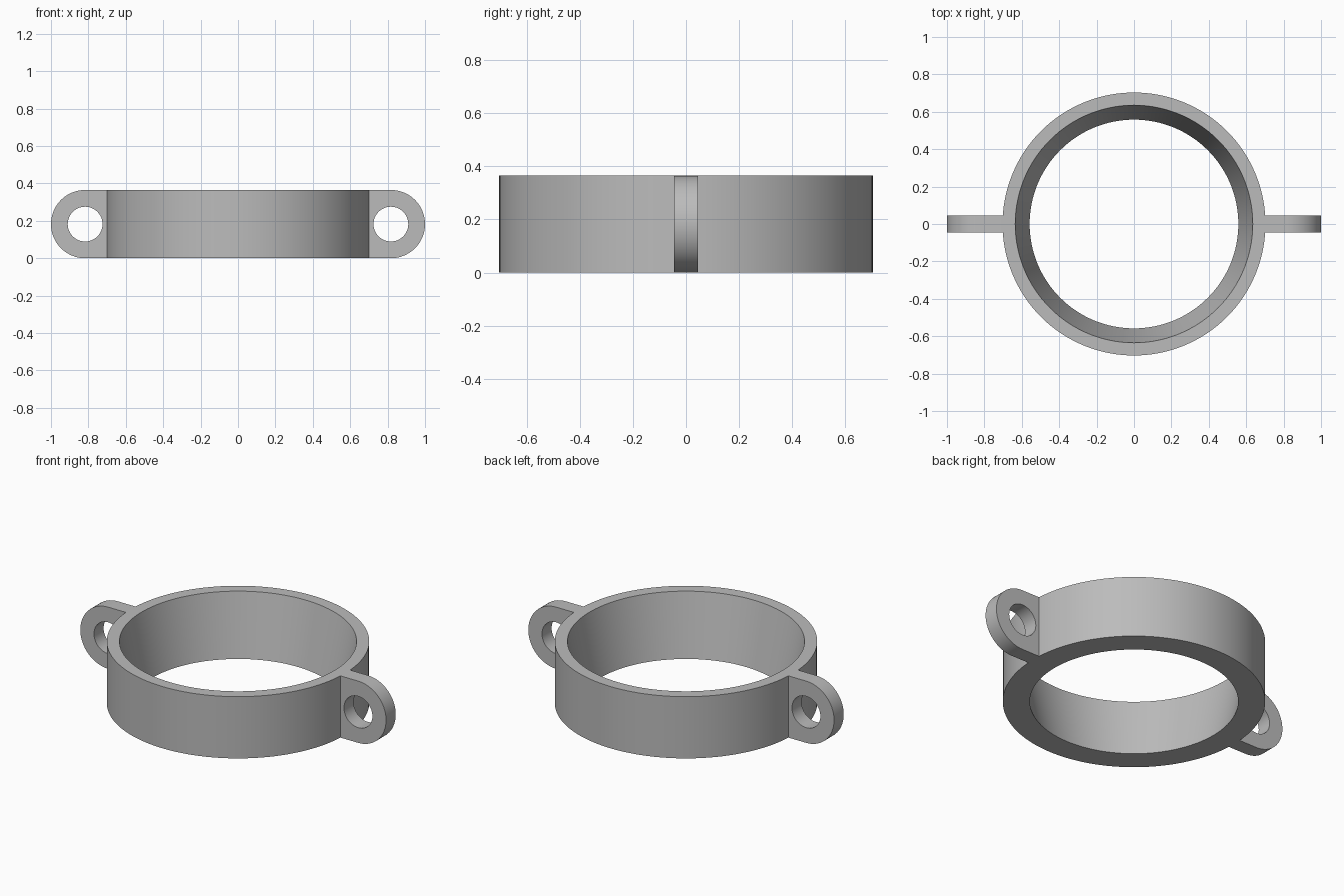
import bpy, bmesh
from math import sin, cos, pi, radians

cube = bpy.data.objects.get("Cube")
if cube:
    bpy.data.objects.remove(cube, do_unlink=True)

HEIGHT = 0.365
MID = HEIGHT / 2
OUTER, INNER_TOP, INNER_BOTTOM = 0.703, 0.635, 0.558
LUG_X, LUG_HALF, HOLE = 1 - MID, 0.045, 0.093

grey = bpy.data.materials.new("plain grey")
grey.use_nodes = True
colour = (0.5, 0.5, 0.5, 1)
grey.diffuse_color = colour
grey.node_tree.nodes["Principled BSDF"].inputs["Base Color"].default_value = colour


def finish(name, bm):
    bmesh.ops.recalc_face_normals(bm, faces=bm.faces)
    mesh = bpy.data.meshes.new(name)
    bm.to_mesh(mesh)
    bm.free()
    mesh.materials.append(grey)
    obj = bpy.data.objects.new(name, mesh)
    bpy.context.collection.objects.link(obj)
    return obj


def lathe(name, profile, steps=128):
    """Closed (radius, z) profile swept round the z axis."""
    bm = bmesh.new()
    rings = [[bm.verts.new((r * cos(2 * pi * i / steps), r * sin(2 * pi * i / steps), z))
              for r, z in profile] for i in range(steps)]
    n = len(profile)
    for i in range(steps):
        a, b = rings[i], rings[(i + 1) % steps]
        for j in range(n):
            k = (j + 1) % n
            bm.faces.new((a[j], b[j], b[k], a[k]))
    return finish(name, bm)


def slab(name, points, half):
    """Flat (x, z) outline given thickness along y."""
    bm = bmesh.new()
    face = bm.faces.new([bm.verts.new((x, -half, z)) for x, z in points])
    new = bmesh.ops.extrude_face_region(bm, geom=[face])["geom"]
    bmesh.ops.translate(bm, vec=(0, 2 * half, 0),
                        verts=[v for v in new if isinstance(v, bmesh.types.BMVert)])
    return finish(name, bm)


def combine(target, tool, operation):
    mod = target.modifiers.new(operation.lower(), 'BOOLEAN')
    mod.operation, mod.solver, mod.object = operation, 'EXACT', tool
    bpy.context.view_layer.objects.active = target
    bpy.ops.object.modifier_apply(modifier=mod.name)
    bpy.data.objects.remove(tool, do_unlink=True)


# Ring with a tapered bore
ring = lathe("clamp_ring", [(OUTER, 0), (OUTER, HEIGHT),
                            (INNER_TOP, HEIGHT), (INNER_BOTTOM, 0)])

# Rounded mounting lugs with round holes, fused to both sides
for side, label in ((1, "left"), (-1, "right")):
    root = 0.67
    arc = [(side * (LUG_X + MID * cos(t)), MID + MID * sin(t))
           for t in (-pi / 2 + pi * i / 32 for i in range(33))]
    lug = slab(label + "_lug", arc + [(side * root, HEIGHT), (side * root, 0)], LUG_HALF)
    circle = [(side * LUG_X + HOLE * cos(2 * pi * i / 48), MID + HOLE * sin(2 * pi * i / 48))
              for i in range(48)]
    combine(lug, slab(label + "_hole", circle, 2 * LUG_HALF), 'DIFFERENCE')
    combine(ring, lug, 'UNION')

# Smooth curved walls, crisp rims
bpy.ops.object.select_all(action='DESELECT')
ring.select_set(True)
bpy.context.view_layer.objects.active = ring
bpy.ops.object.shade_smooth_by_angle(angle=radians(30))
